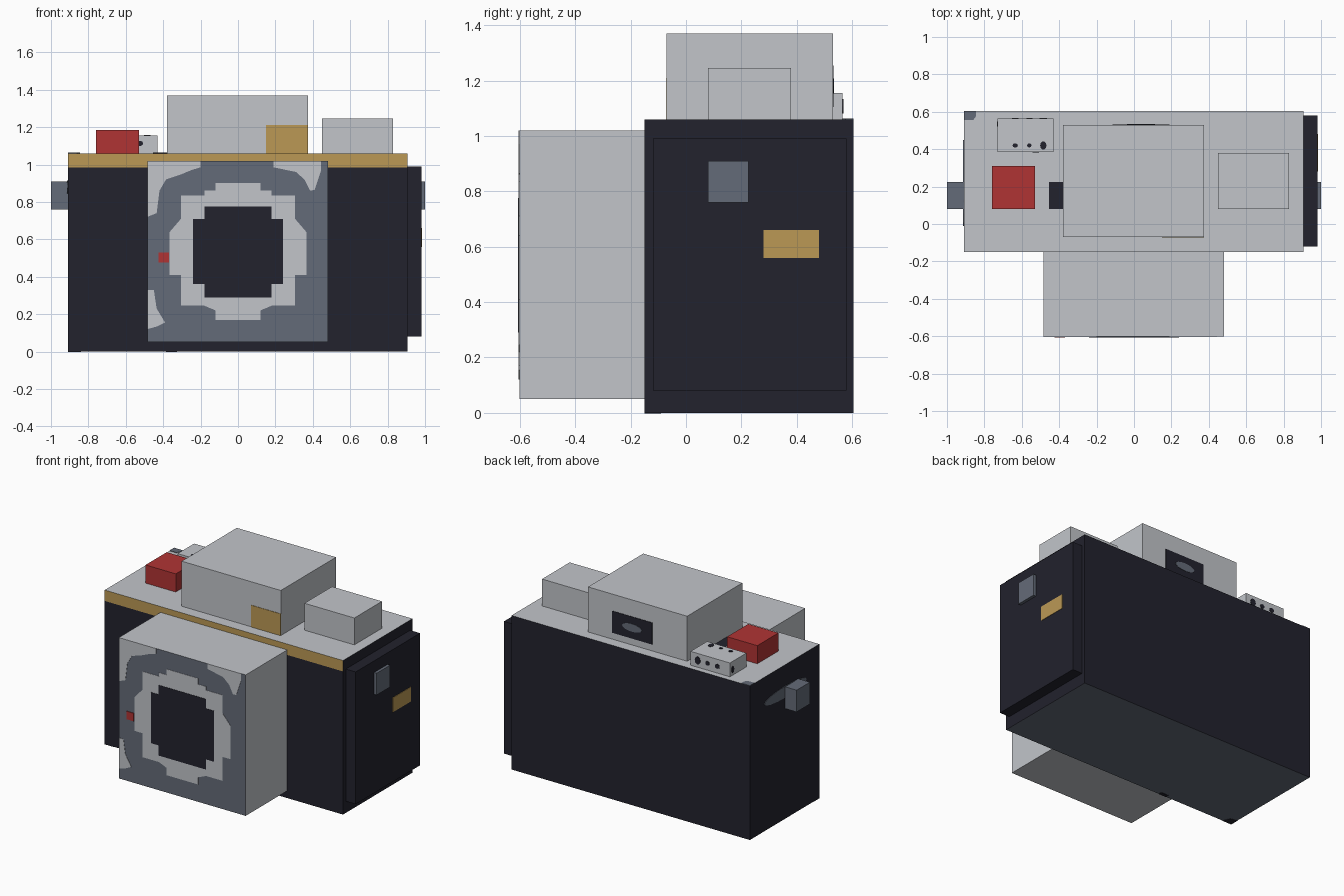
import bpy, bmesh, math
from mathutils import Vector

cube = bpy.data.objects.get("Cube")
if cube:
    bpy.data.objects.remove(cube, do_unlink=True)


def material(name, rgb):
    lin = [((c / 255 + 0.055) / 1.055) ** 2.4 for c in rgb]
    m = bpy.data.materials.new(name)
    m.use_nodes = True
    m.diffuse_color = (*lin, 1)
    m.node_tree.nodes["Principled BSDF"].inputs["Base Color"].default_value = (*lin, 1)
    return m


silver = material("silver", (194, 197, 202))
slate = material("slate", (100, 107, 120))
dark = material("dark", (34, 34, 45))
gold = material("gold", (187, 153, 85))
red = material("red", (176, 52, 52))


def finish(name, bm, mats):
    bmesh.ops.recalc_face_normals(bm, faces=bm.faces)
    me = bpy.data.meshes.new(name)
    bm.to_mesh(me)
    bm.free()
    for m in mats:
        me.materials.append(m)
    ob = bpy.data.objects.new(name, me)
    bpy.context.collection.objects.link(ob)
    return ob


def box(name, x, y, z, mats, rule=None, cut_z=None):
    """Box from axis ranges; rule(normal, centre) picks a material slot."""
    bm = bmesh.new()
    bmesh.ops.create_cube(bm, size=1)
    for v in bm.verts:
        v.co = [r[0] if c < 0 else r[1] for c, r in zip(v.co, (x, y, z))]
    if cut_z:
        bmesh.ops.bisect_plane(bm, geom=bm.verts[:] + bm.edges[:] + bm.faces[:],
                               plane_co=(0, 0, cut_z), plane_no=(0, 0, 1))
    bm.normal_update()
    if rule:
        for f in bm.faces:
            f.material_index = rule(f.normal, f.calc_center_median())
    return finish(name, bm, mats)


def plate(name, pts, axis, at, mat, thick=0.003):
    """Thin painted shape perpendicular to an axis, growing along thick's sign."""
    def place(p):
        co = list(p)
        co.insert(axis, at)
        return co
    bm = bmesh.new()
    face = bm.faces.new([bm.verts.new(place(p)) for p in pts])
    out = bmesh.ops.extrude_face_region(bm, geom=[face])
    step = Vector((0, 0, 0))
    step[axis] = thick
    bmesh.ops.translate(bm, vec=step,
                        verts=[v for v in out["geom"] if isinstance(v, bmesh.types.BMVert)])
    return finish(name, bm, [mat])


def rect(a0, a1, b0, b1):
    return [(a0, b0), (a1, b0), (a1, b1), (a0, b1)]


def oval(ca, cb, ra, rb, n=16):
    return [(ca + ra * math.cos(math.tau * i / n), cb + rb * math.sin(math.tau * i / n))
            for i in range(n)]


def mirrored(half):
    return half + [(-x, z) for x, z in reversed(half)]


# Body: silver deck, slate base, gold band along the front top edge
def body_rule(n, c):
    if n.z > 0.5:
        return 1
    if n.z < -0.5:
        return 2
    return 3 if n.y < -0.5 and c.z > 0.985 else 0


BACK, DECK = 0.605, 1.06
box("body", (-0.91, 0.905), (-0.15, BACK), (0, DECK),
    [dark, silver, slate, gold], body_rule, cut_z=0.985)

# Side panel, strap lugs and side markings
box("side_panel", (0.905, 0.98), (-0.12, 0.58), (0.08, 0.99), [dark])
for name, x in (("left_lug", (0.98, 1.0)), ("right_lug", (-1.0, -0.91))):
    box(name, x, (0.08, 0.225), (0.76, 0.91), [slate])
plate("side_badge", rect(0.28, 0.48, 0.56, 0.66), 0, 0.98, gold)
plate("right_lug_mark", oval(0.22, 0.875, 0.23, 0.04), 0, -0.91, slate, -0.003)

# Lens block with slate front
LENS = -0.602
box("lens_block", (-0.485, 0.48), (LENS, -0.15), (0.05, 1.02), [silver, slate],
    lambda n, c: 1 if n.y < -0.5 else 0)

# Painted lens rings, stepped outlines
ring = [(0.12, 0.17), (0.12, 0.22), (0.18, 0.245), (0.305, 0.245), (0.305, 0.41),
        (0.365, 0.41), (0.365, 0.64), (0.305, 0.71), (0.305, 0.835), (0.18, 0.835),
        (0.18, 0.86), (0.12, 0.86), (0.12, 0.90)]
glass = [(0.18, 0.29), (0.18, 0.36), (0.24, 0.36), (0.24, 0.71), (0.18, 0.71), (0.18, 0.775)]
plate("lens_ring", mirrored(ring), 1, LENS, silver, -0.002)
plate("lens_glass", mirrored(glass), 1, LENS, dark, -0.004)
plate("lens_mark", rect(-0.425, -0.37, 0.475, 0.53), 1, LENS, red, -0.004)

# Silver corner patches on the lens front
corners = {
    "upper_right_patch": [(-0.485, 1.02), (-0.485, 0.72), (-0.435, 0.74), (-0.42, 0.86),
                          (-0.385, 0.92), (-0.31, 0.945), (-0.25, 0.97), (-0.20, 0.985),
                          (-0.20, 1.02)],
    "upper_left_patch": [(0.19, 1.02), (0.19, 0.985), (0.31, 0.96), (0.355, 0.92),
                         (0.385, 0.86), (0.41, 0.865), (0.445, 0.97), (0.445, 1.02)],
    "lower_right_patch": [(-0.485, 0.33), (-0.45, 0.33), (-0.435, 0.23), (-0.39, 0.155),
                          (-0.43, 0.135), (-0.485, 0.12)],
}
for name, pts in corners.items():
    plate(name, pts, 1, LENS, silver, -0.002)

# Viewfinder housing with front badge and rear eyepiece
box("viewfinder_housing", (-0.38, 0.375), (-0.07, 0.53), (DECK, 1.37), [silver])
plate("front_badge", rect(0.15, 0.375, DECK, 1.21), 1, -0.07, gold, -0.003)
plate("eyepiece", rect(-0.115, 0.19, 1.105, 1.255), 1, 0.53, dark)
plate("eyepiece_window", oval(0.037, 1.18, 0.075, 0.027), 1, 0.53, slate, 0.005)

# Controls on the deck
box("dial", (0.45, 0.83), (0.08, 0.38), (DECK, 1.245), [silver])
box("shutter_button", (-0.76, -0.53), (0.08, 0.31), (DECK, 1.185), [red])
box("rear_dial", (-0.73, -0.43), (0.385, 0.565), (DECK, 1.155), [silver])
plate("deck_patch", rect(-0.455, -0.38, 0.08, 0.225), 2, DECK, dark)
plate("deck_corner_patch", [(-0.91, BACK), (-0.91, 0.555), (-0.86, 0.555),
                            (-0.845, 0.575), (-0.845, BACK)], 2, DECK, slate)

# Dark dots on the rear dial
for i, (x, ra, rb) in enumerate(((-0.635, 0.014, 0.012), (-0.56, 0.012, 0.011),
                                 (-0.485, 0.017, 0.023))):
    plate(f"dial_top_dot_{i}", oval(x, 0.42, ra, rb, 10), 2, 1.155, dark)
    plate(f"dial_back_dot_{i}", oval(x, 1.107, ra + 0.004, rb + 0.004, 10), 1, 0.565, dark)
plate("dial_front_dot", oval(-0.525, 1.113, 0.018, 0.014, 10), 1, 0.385, dark, -0.003)
plate("dial_side_dot", oval(0.535, 1.1, 0.014, 0.024, 10), 0, -0.73, dark, -0.003)

# Dark spots under the front edge of the base
plate("base_corner_spot", [(-0.91, -0.15), (-0.84, -0.15), (-0.86, -0.10), (-0.91, -0.09)],
      2, 0, dark, -0.002)
plate("base_edge_spot", rect(-0.385, -0.325, -0.15, -0.125), 2, 0, dark, -0.002)
